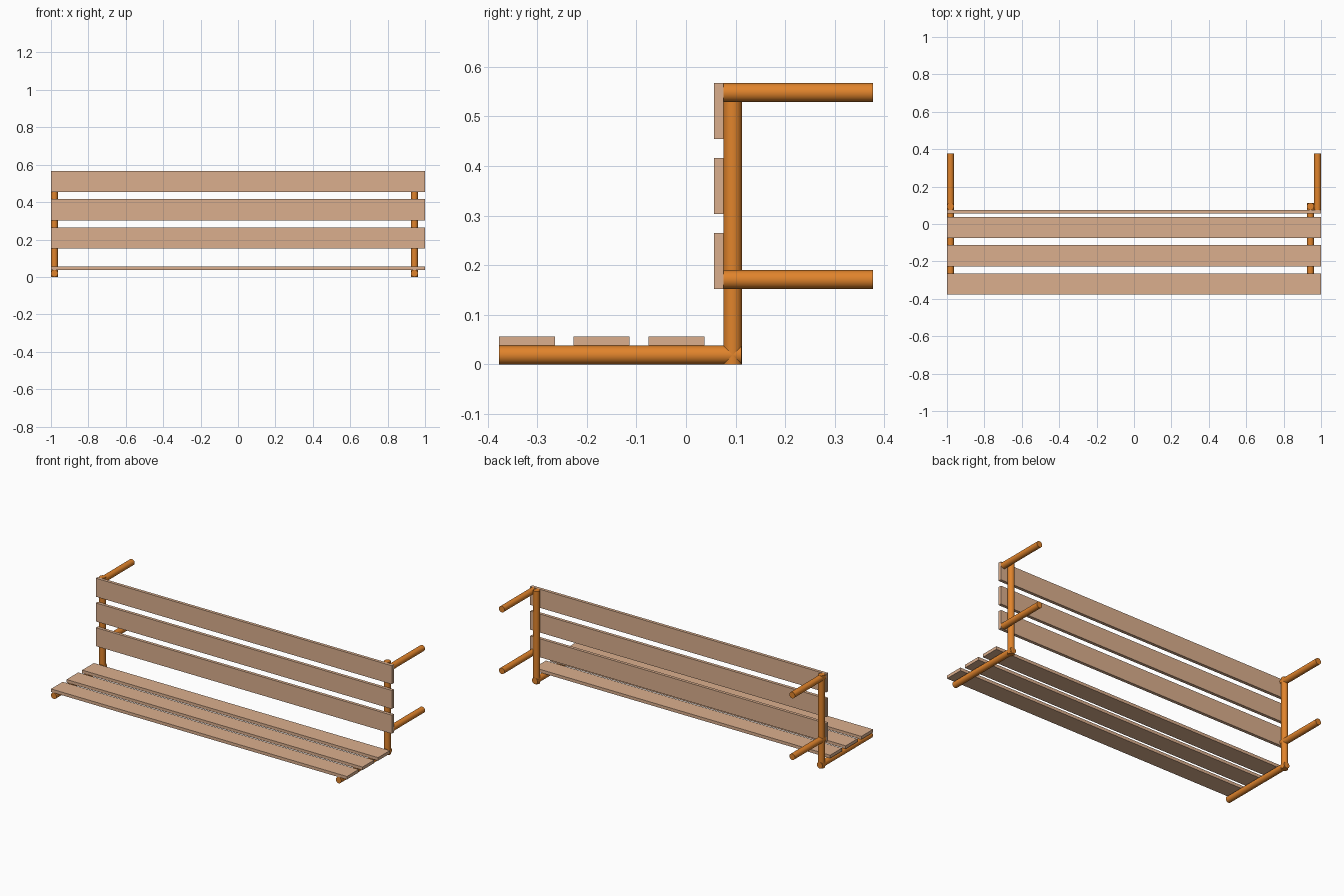
import bpy
from mathutils import Vector

if "Cube" in bpy.data.objects:
    bpy.data.objects.remove(bpy.data.objects["Cube"])

R = 0.0188  # tube radius


def material(name, color):
    m = bpy.data.materials.new(name)
    m.diffuse_color = color
    m.use_nodes = True
    m.node_tree.nodes["Principled BSDF"].inputs["Base Color"].default_value = m.diffuse_color
    return m


wood = material("wood", (0.71, 0.43, 0.27, 1))
metal = material("painted_metal", (0.75, 0.23, 0.025, 1))


def box(name, lo, hi):
    lo, hi = Vector(lo), Vector(hi)
    bpy.ops.mesh.primitive_cube_add(size=1, location=(lo + hi) / 2)
    ob = bpy.context.object
    ob.name = name
    ob.scale = hi - lo
    bpy.ops.object.transform_apply(location=False, rotation=False, scale=True)
    ob.data.materials.append(wood)


def tube(name, a, b):
    a, b = Vector(a), Vector(b)
    bpy.ops.mesh.primitive_cylinder_add(
        vertices=32, radius=R, depth=(b - a).length, location=(a + b) / 2,
        rotation=(b - a).to_track_quat('Z', 'Y').to_euler())
    ob = bpy.context.object
    ob.name = name
    ob.data.materials.append(metal)
    bpy.ops.object.shade_smooth_by_angle()


# seat and back slats, three each
for i in range(3):
    y = -0.377 + i * 0.1505
    box(f"seat_slat_{i + 1}", (-1, y, 2 * R), (1, y + 0.113, 3 * R))
    z = 0.152 + i * 0.151
    box(f"back_slat_{i + 1}", (-1, 0.0565, z), (1, 0.0753, z + 0.113))

# end frames: seat rail, post and two rear mounting arms
# (the right arms sit outside their post, the left arms in line with it)
post_y = 0.0753 + R
for side, frame_x, arm_x in (("left", -1 + R, -1 + R), ("right", 1 - 3 * R, 1 - R)):
    tube(f"{side}_seat_rail", (frame_x, -0.377, R), (frame_x, 0.112, R))
    tube(f"{side}_post", (frame_x, post_y, 0), (frame_x, post_y, 0.567))
    for level, z in (("lower", 0.171), ("upper", 0.548)):
        tube(f"{side}_{level}_arm", (arm_x, 0.0753, z), (arm_x, 0.377, z))
